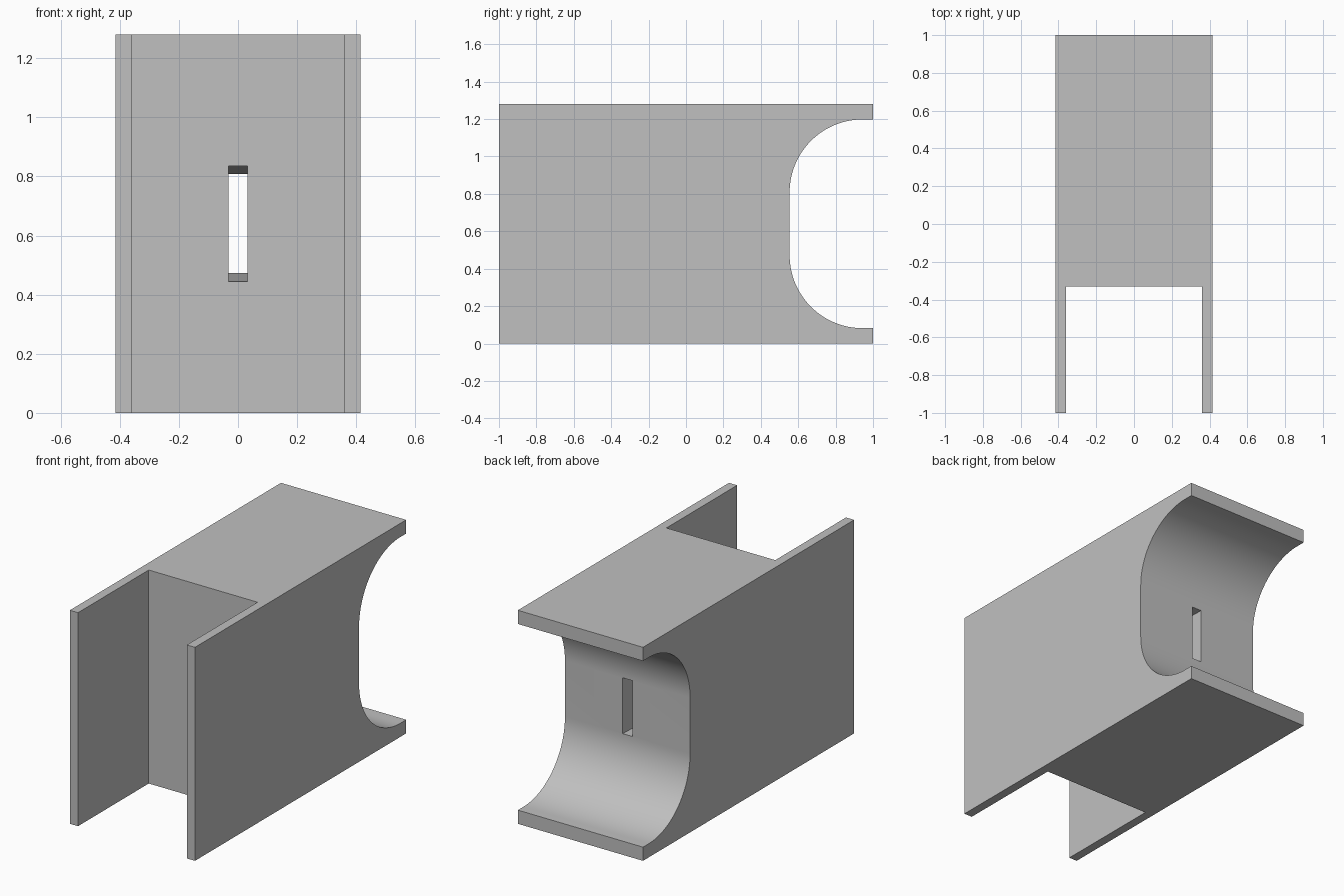
import bpy
import bmesh
from math import cos, sin, pi, radians

default = bpy.data.objects.get("Cube")
if default:
    bpy.data.objects.remove(default, do_unlink=True)

HEIGHT, HALF_W, MID = 1.28, 0.415, 0.64
RADIUS, FLAT = 0.39, 0.168          # rounded recess: corner radius, half flat height
RECESS_Y = 0.554
SEGMENTS = 32

grey = bpy.data.materials.new("plain grey")
grey.use_nodes = True
colour = (0.53, 0.53, 0.53, 1)
grey.diffuse_color = colour
grey.node_tree.nodes["Principled BSDF"].inputs["Base Color"].default_value = colour


def extrude_profile(name, profile, half_width):
    """Solid from a (y, z) outline, extruded symmetrically along x."""
    bm = bmesh.new()
    face = bm.faces.new([bm.verts.new((-half_width, y, z)) for y, z in profile])
    grown = bmesh.ops.extrude_face_region(bm, geom=[face])["geom"]
    moved = [v for v in grown if isinstance(v, bmesh.types.BMVert)]
    bmesh.ops.translate(bm, verts=moved, vec=(2 * half_width, 0, 0))
    bmesh.ops.recalc_face_normals(bm, faces=bm.faces)
    mesh = bpy.data.meshes.new(name)
    bm.to_mesh(mesh)
    bm.free()
    mesh.materials.append(grey)
    obj = bpy.data.objects.new(name, mesh)
    bpy.context.collection.objects.link(obj)
    return obj


def cut(target, cutter):
    cutter.hide_render = True
    mod = target.modifiers.new(cutter.name, "BOOLEAN")
    mod.operation = "DIFFERENCE"
    mod.solver = "EXACT"
    mod.object = cutter
    bpy.context.view_layer.objects.active = target
    bpy.ops.object.modifier_apply(modifier=mod.name)
    bpy.data.objects.remove(cutter, do_unlink=True)


# Block with a rounded recess across its back
def corner(centre_z, start):
    steps = [start + pi / 2 * i / SEGMENTS for i in range(SEGMENTS + 1)]
    return [(RECESS_Y + RADIUS + RADIUS * cos(a), centre_z + RADIUS * sin(a)) for a in steps]


upper = corner(MID + FLAT, pi / 2)
lower = corner(MID - FLAT, pi)
outline = [(-1, 0), (-1, HEIGHT), (1, HEIGHT), (1, upper[0][1])]
outline += upper + lower + [(1, lower[-1][1]), (1, 0)]
block = extrude_profile("channel_block", outline, HALF_W)

# Open front channel between the two side walls
POCKET_Y = -0.33
cut(block, extrude_profile("front_channel_cutter", [
    (-1.2, -0.2), (POCKET_Y, -0.2), (POCKET_Y, HEIGHT + 0.2), (-1.2, HEIGHT + 0.2)], 0.361))

# Narrow slot, slightly taller at the front, through to the recess
FRONT_H, BACK_H = 0.195, 0.1675
slope = (BACK_H - FRONT_H) / (RECESS_Y - POCKET_Y)
ends = [(y, FRONT_H + slope * (y - POCKET_Y)) for y in (POCKET_Y - 0.1, RECESS_Y + 0.1)]
slot = [(y, MID + h) for y, h in ends] + [(y, MID - h) for y, h in reversed(ends)]
cut(block, extrude_profile("slot_cutter", slot, 0.032))

bpy.ops.object.select_all(action="DESELECT")
block.select_set(True)
bpy.context.view_layer.objects.active = block
bpy.ops.object.shade_smooth_by_angle(angle=radians(30))
